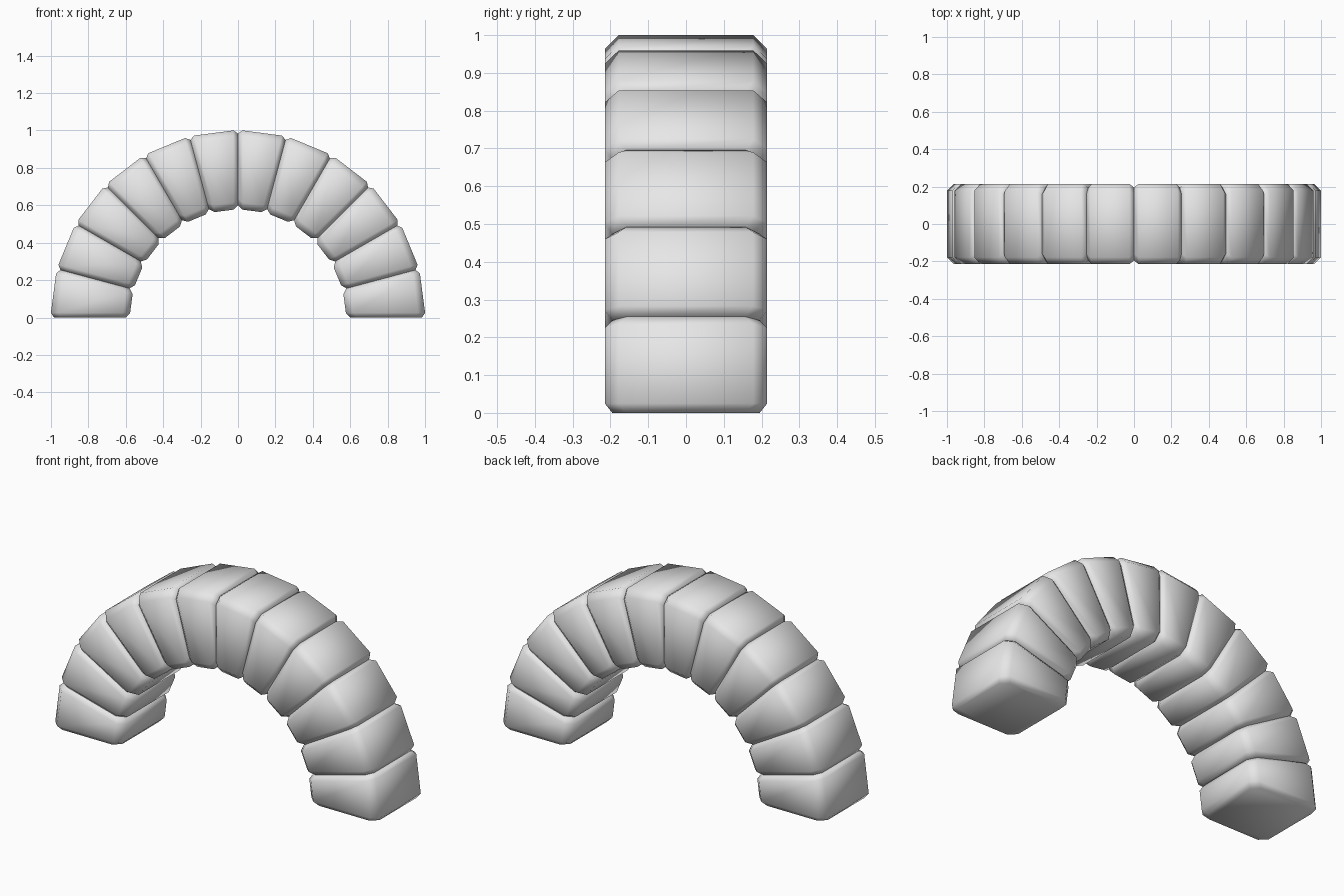
import bpy
import bmesh
import math

cube = bpy.data.objects.get("Cube")
if cube:
    bpy.data.objects.remove(cube, do_unlink=True)

SEGMENTS = 12
STEP = math.pi / SEGMENTS
SLOPE = math.tan(STEP / 2)
INNER, OUTER, HALF_DEPTH = 0.575, 0.995, 0.215
CORNER, INSET, GROOVE = 0.037, 0.02, 0.025

grey = bpy.data.materials.new("light_grey")
grey.use_nodes = True
colour = (0.8, 0.8, 0.8, 1)
grey.diffuse_color = colour
grey.node_tree.nodes["Principled BSDF"].inputs["Base Color"].default_value = colour


def section(inset, corner):
    """Rectangle with cut corners, as (radius, depth) points."""
    middle = (INNER + OUTER) / 2
    a = (OUTER - INNER) / 2 - inset
    b = HALF_DEPTH - inset
    points = []
    for su, sy in ((1, 1), (-1, 1), (-1, -1), (1, -1)):
        pair = [(middle + su * a, sy * (b - corner)),
                (middle + su * (a - corner), sy * b)]
        points += pair if su * sy > 0 else pair[::-1]
    return points


def ring(bm, side, inset, back):
    """One cross-section lying parallel to a side of the wedge."""
    return [bm.verts.new((u, y, side * (u * SLOPE - back / math.cos(STEP / 2))))
            for u, y in section(inset, CORNER)]


# Wedge block with chamfered ends
bm = bmesh.new()
rings = [ring(bm, -1, INSET, 0), ring(bm, -1, 0, GROOVE),
         ring(bm, 1, 0, GROOVE), ring(bm, 1, INSET, 0)]
for low, high in zip(rings, rings[1:]):
    for i in range(len(low)):
        j = (i + 1) % len(low)
        bm.faces.new((low[i], low[j], high[j], high[i]))
bm.faces.new(rings[0])
bm.faces.new(rings[-1])
bmesh.ops.recalc_face_normals(bm, faces=bm.faces)
for face in bm.faces:
    face.smooth = True
mesh = bpy.data.meshes.new("arch_block")
bm.to_mesh(mesh)
bm.free()
mesh.materials.append(grey)

# Half circle of blocks
for k in range(SEGMENTS):
    block = bpy.data.objects.new(f"arch_block_{k + 1}", mesh)
    block.rotation_euler.y = -(k + 0.5) * STEP
    block.location.z = 0
    bpy.context.collection.objects.link(block)
